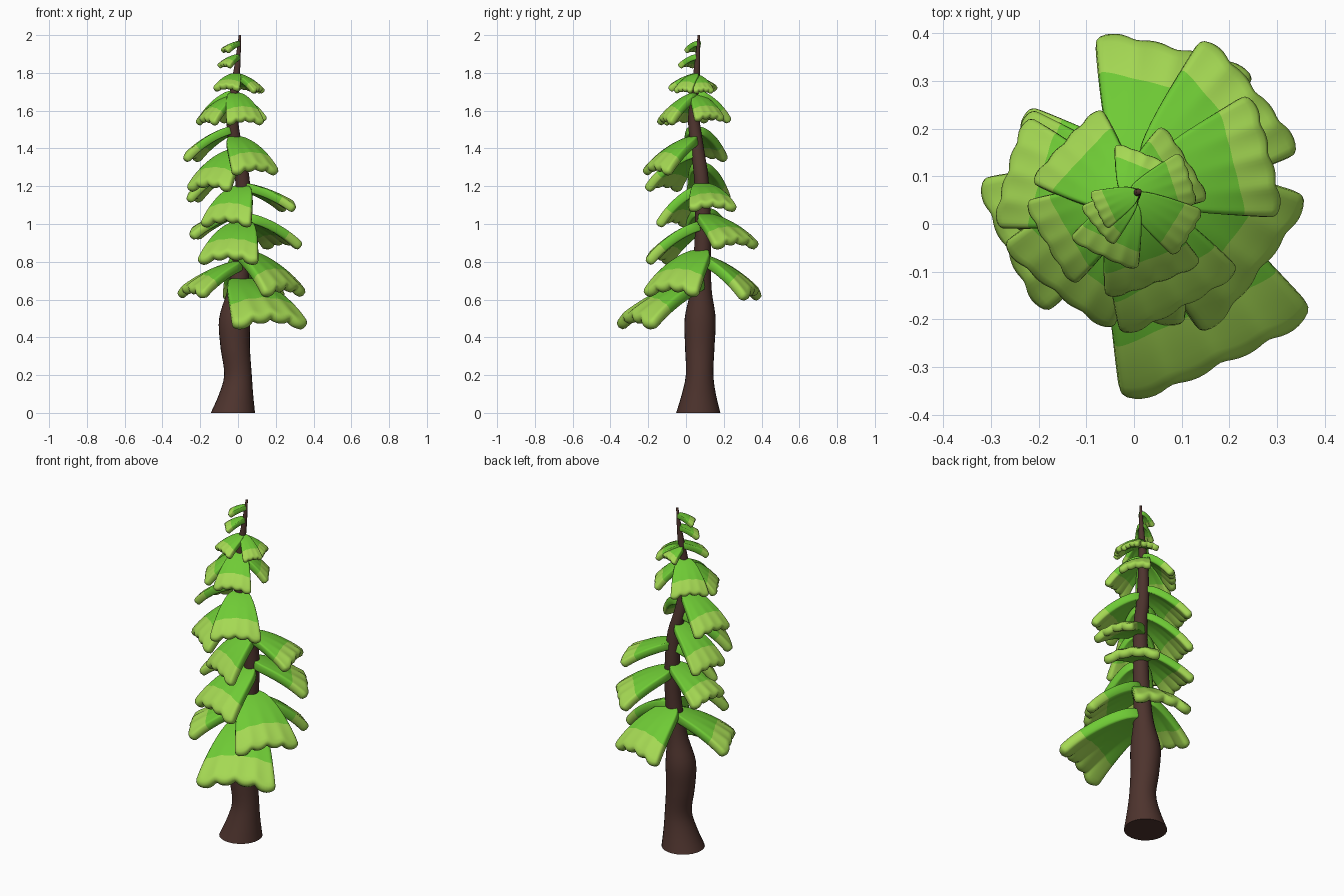
import bpy, bmesh, math
from mathutils import Vector

if "Cube" in bpy.data.objects:
    bpy.data.objects.remove(bpy.data.objects["Cube"])


def material(name, rgb):
    m = bpy.data.materials.new(name)
    m.diffuse_color = (*rgb, 1)
    m.use_nodes = True
    m.node_tree.nodes["Principled BSDF"].inputs["Base Color"].default_value = m.diffuse_color
    return m


BARK = material("dark bark", (0.076, 0.034, 0.027))
GREEN = material("leaf green", (0.159, 0.597, 0.036))
LIGHT = material("light leaf tip", (0.376, 0.694, 0.087))

# trunk stations: z, centre x, centre y, radius
TRUNK = [
    (0.0, -0.027, 0.065, 0.117), (0.1, -0.010, 0.068, 0.090),
    (0.2, 0.0, 0.072, 0.073), (0.35, -0.015, 0.073, 0.078),
    (0.5, -0.018, 0.075, 0.082), (0.65, 0.0, 0.080, 0.056),
    (0.82, 0.018, 0.086, 0.046), (1.0, 0.028, 0.090, 0.042),
    (1.25, 0.022, 0.080, 0.038), (1.4, -0.010, 0.060, 0.035),
    (1.55, -0.030, 0.042, 0.031), (1.7, -0.020, 0.050, 0.024),
    (1.85, -0.002, 0.060, 0.015), (2.0, 0.010, 0.068, 0.006)]


def trunk_at(z):
    """Smooth (x, y, radius) of the trunk at height z."""
    n = len(TRUNK)
    i = max(k for k in range(n - 1) if TRUNK[k][0] <= z)
    a, b = TRUNK[i], TRUNK[i + 1]
    p, q = TRUNK[max(i - 1, 0)], TRUNK[min(i + 2, n - 1)]
    h = b[0] - a[0]
    t = (z - a[0]) / h
    out = []
    for c in (1, 2, 3):
        ma = (b[c] - p[c]) / (b[0] - p[0]) * h
        mb = (q[c] - a[c]) / (q[0] - a[0]) * h
        out.append((2*t**3 - 3*t**2 + 1) * a[c] + (t**3 - 2*t**2 + t) * ma
                   + (3*t**2 - 2*t**3) * b[c] + (t**3 - t**2) * mb)
    return out


def finish(bm, name, mats):
    for f in bm.faces:
        f.smooth = True
    me = bpy.data.meshes.new(name)
    bm.to_mesh(me)
    bm.free()
    for m in mats:
        me.materials.append(m)
    ob = bpy.data.objects.new(name, me)
    bpy.context.collection.objects.link(ob)
    return ob


def build_trunk(sides=24, steps=60):
    bm = bmesh.new()
    rings = []
    for k in range(steps + 1):
        z = 2.0 * k / steps
        x, y, r = trunk_at(z)
        rings.append([bm.verts.new((x + r * math.cos(a), y + r * math.sin(a), z))
                      for a in (2 * math.pi * j / sides for j in range(sides))])
    for lo, hi in zip(rings, rings[1:]):
        for j in range(sides):
            k = (j + 1) % sides
            bm.faces.new((lo[j], lo[k], hi[k], hi[j]))
    bm.faces.new(rings[0][::-1])
    bm.faces.new(rings[-1])
    ob = finish(bm, "trunk", [BARK])
    for e in ob.data.edges:                      # crisp base rim
        if all(ob.data.vertices[v].co.z < 1e-4 for v in e.vertices):
            e.use_edge_sharp = True
    return ob


ROWS = [0, 0.1, 0.22, 0.38, 0.54, 0.7, 0.8, 0.91, 1.0]
COLS = 16


def build_branch(name, az, z_root, z_tip, length, width):
    """Drooping fan with a scalloped tip; outer part is the lighter green."""
    az = math.radians(az)
    u = Vector((math.cos(az), math.sin(az), 0))
    v = Vector((-math.sin(az), math.cos(az), 0))
    x, y, _ = trunk_at(z_root)
    thick = 0.018 + 0.1 * width
    root = Vector((x, y, z_root))
    drop = z_root - z_tip - thick * 0.6
    bm = bmesh.new()
    grid = []
    for t in ROWS:
        row = []
        half = width / 2 * (0.16 + 0.86 * t ** 0.55)
        for j in range(COLS + 1):
            s = 2 * j / COLS - 1
            tooth = (abs(math.sin(2 * math.pi * s)) - 0.5) * t ** 4
            out = length * t * (1.02 + 0.035 * tooth
                                - 0.06 * abs(s) ** 5 * t ** 4)
            down = (drop * (0.35 * t + 0.65 * t * t) * 0.88
                    + 0.13 * width * s * s * t + 0.07 * width * tooth)
            row.append(bm.verts.new(root + u * out + v * (half * s)
                                    - Vector((0, 0, down))))
        grid.append(row)
    for i in range(len(ROWS) - 1):
        for j in range(COLS):
            f = bm.faces.new((grid[i][j], grid[i + 1][j],
                              grid[i + 1][j + 1], grid[i][j + 1]))
            f.material_index = 1 if ROWS[i] >= 0.69 else 0
    ob = finish(bm, name, [GREEN, LIGHT])
    sol = ob.modifiers.new("thickness", 'SOLIDIFY')
    sol.thickness = thick
    sol.offset = -1
    sub = ob.modifiers.new("rounding", 'SUBSURF')
    sub.levels = sub.render_levels = 1


build_trunk()

# azimuth, root height, tip height, length, width
BRANCHES = [
    # lowest skirt
    (-65, 0.72, 0.46, 0.42, 0.45), (-37, 0.87, 0.62, 0.31, 0.37),
    (-154, 0.81, 0.62, 0.32, 0.32), (76, 0.84, 0.60, 0.295, 0.35),
    # middle
    (40, 1.06, 0.88, 0.30, 0.32), (-109, 1.02, 0.79, 0.28, 0.35),
    (174, 1.09, 0.93, 0.28, 0.27), (-119, 1.21, 0.98, 0.21, 0.31),
    (14, 1.22, 1.08, 0.27, 0.27), (168, 1.33, 1.11, 0.27, 0.25),
    (-128, 1.40, 1.17, 0.26, 0.30), (-61, 1.47, 1.26, 0.26, 0.29),
    (164, 1.52, 1.33, 0.25, 0.25),
    # upper tiers
    (-150, 1.69, 1.52, 0.19, 0.21), (137, 1.71, 1.53, 0.18, 0.22),
    (-70, 1.70, 1.52, 0.19, 0.22), (32, 1.69, 1.54, 0.16, 0.19),
    (-115, 1.80, 1.71, 0.14, 0.16), (-32, 1.80, 1.69, 0.15, 0.12),
    (18, 1.79, 1.69, 0.135, 0.12), (68, 1.78, 1.71, 0.10, 0.14),
    # crown
    (-140, 1.90, 1.83, 0.11, 0.11), (-155, 1.97, 1.91, 0.095, 0.09),
]
for n, spec in enumerate(BRANCHES, 1):
    build_branch(f"branch_{n:02d}", *spec)
